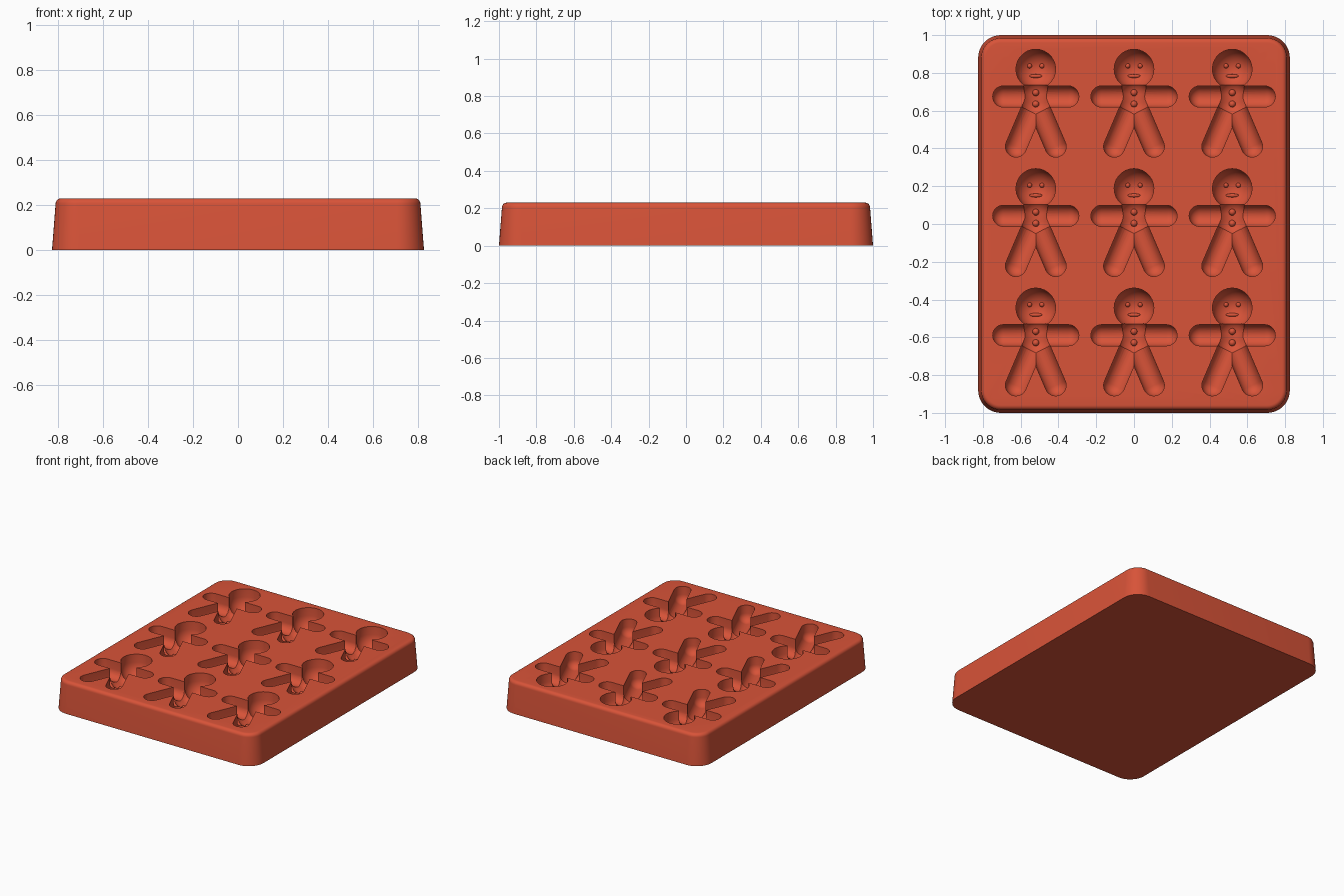
import bpy, bmesh
from math import sin, cos, pi, sqrt, radians
from mathutils import Vector, Matrix

cube = bpy.data.objects.get("Cube")
if cube:
    bpy.data.objects.remove(cube, do_unlink=True)

WIDTH, LENGTH, TOP = 1.65, 2.0, 0.23
AXIS = 0.17                     # height where cavity walls turn into rounded floors
HEAD_Y, HEAD_R = 0.185, 0.105
CENTRES = [(0.52 * i, 0.632 * j + 0.003) for i in (-1, 0, 1) for j in (-1, 0, 1)]

red = bpy.data.materials.new("terracotta_red")
red.use_nodes = True
colour = (0.69, 0.087, 0.04, 1)
red.diffuse_color = colour
bsdf = next(n for n in red.node_tree.nodes if n.type == 'BSDF_PRINCIPLED')
bsdf.inputs["Base Color"].default_value = colour


def make_object(name, bm):
    bmesh.ops.recalc_face_normals(bm, faces=bm.faces[:])
    mesh = bpy.data.meshes.new(name)
    bm.to_mesh(mesh)
    bm.free()
    mesh.materials.append(red)
    obj = bpy.data.objects.new(name, mesh)
    bpy.context.collection.objects.link(obj)
    return obj


def smooth(obj):
    bpy.ops.object.select_all(action='DESELECT')
    obj.select_set(True)
    bpy.context.view_layer.objects.active = obj
    bpy.ops.object.shade_smooth_by_angle(angle=radians(35))


def rounded_loop(bm, inset, z, radius=0.12, steps=10):
    r = radius - inset
    verts = []
    for q, (sx, sy) in enumerate([(1, 1), (-1, 1), (-1, -1), (1, -1)]):
        for k in range(steps + 1):
            a = (q + k / steps) * pi / 2
            verts.append(bm.verts.new((sx * (WIDTH / 2 - radius) + r * cos(a),
                                       sy * (LENGTH / 2 - radius) + r * sin(a), z)))
    return verts


def hull_groove(bm, ends, radius, segs=28, rings=7):
    """Groove with straight walls and a round floor, swept between the ends."""
    verts = []
    for x, y in ends:
        for k in range(rings):
            e = k / rings * pi / 2
            for s in range(segs):
                a = 2 * pi * s / segs
                verts.append(bm.verts.new((x + radius * cos(e) * cos(a),
                                           y + radius * cos(e) * sin(a),
                                           AXIS - radius * sin(e))))
        verts.append(bm.verts.new((x, y, AXIS - radius)))
        for s in range(segs):
            a = 2 * pi * s / segs
            verts.append(bm.verts.new((x + radius * cos(a), y + radius * sin(a), TOP + 0.1)))
    bmesh.ops.convex_hull(bm, input=verts)
    bmesh.ops.delete(bm, geom=[v for v in bm.verts if not v.link_faces], context='VERTS')


# Tray block: tapered sides and a rounded top edge
bm = bmesh.new()
fillet = 0.025
levels = [(0, 0)] + [(0.016 + fillet * (1 - cos(k * pi / 12)),
                      TOP - fillet + fillet * sin(k * pi / 12)) for k in range(7)]
loops = [rounded_loop(bm, inset, z) for inset, z in levels]
for low, high in zip(loops, loops[1:]):
    for k in range(len(low)):
        n = (k + 1) % len(low)
        bm.faces.new((low[k], low[n], high[n], high[k]))
bm.faces.new(loops[0])
bm.faces.new(loops[-1])
tray = make_object("mould_tray", bm)

# Figure cavities: each body part is cut in every cell
grooves = {
    "head": ([(0, HEAD_Y)], HEAD_R),
    "torso": ([(0, 0.05), (0, 0.01)], 0.08),
    "arms": ([(-0.172, 0.04), (0.172, 0.04)], 0.056),
    "left_leg": ([(0, 0.02), (0.105, -0.225)], 0.056),
    "right_leg": ([(0, 0.02), (-0.105, -0.225)], 0.056),
}
cutters = []
for name, (ends, radius) in grooves.items():
    bm = bmesh.new()
    for cx, cy in CENTRES:
        hull_groove(bm, [(cx + x, cy + y) for x, y in ends], radius)
    cutter = make_object(name + "_cutter", bm)
    cutter.hide_render = True
    mod = tray.modifiers.new(name, 'BOOLEAN')
    mod.operation = 'DIFFERENCE'
    mod.solver = 'EXACT'
    mod.object = cutter
    cutters.append(cutter)

bpy.context.view_layer.update()
cut = tray.evaluated_get(bpy.context.evaluated_depsgraph_get())
carved = bpy.data.meshes.new_from_object(cut)
tray.modifiers.clear()
tray.data = carved
carved.materials.clear()
carved.materials.append(red)
for cutter in cutters:
    bpy.data.objects.remove(cutter, do_unlink=True)
smooth(tray)


def bump(bm, x, y, z, radius, stretch=1):
    scale = Matrix.Diagonal((radius * stretch, radius, radius, 1))
    bmesh.ops.create_uvsphere(bm, u_segments=16, v_segments=10, radius=1,
                              matrix=Matrix.Translation((x, y, z)) @ scale)


def head_floor(dx, dy):
    return AXIS - sqrt(HEAD_R ** 2 - dx ** 2 - dy ** 2)


# Raised eyes, mouth and buttons on the cavity floors
eyes, mouths, buttons = bmesh.new(), bmesh.new(), bmesh.new()
for cx, cy in CENTRES:
    for side in (-1, 1):
        bump(eyes, cx + side * 0.033, cy + HEAD_Y + 0.017, head_floor(0.033, 0.017), 0.013)
    bump(mouths, cx, cy + HEAD_Y - 0.037, head_floor(0, 0.037) + 0.003, 0.01, 3.6)
    for dy in (0.06, 0.0):
        bump(buttons, cx, cy + dy, AXIS - 0.08, 0.018)
for name, bm in (("eyes", eyes), ("mouths", mouths), ("buttons", buttons)):
    smooth(make_object(name, bm))
